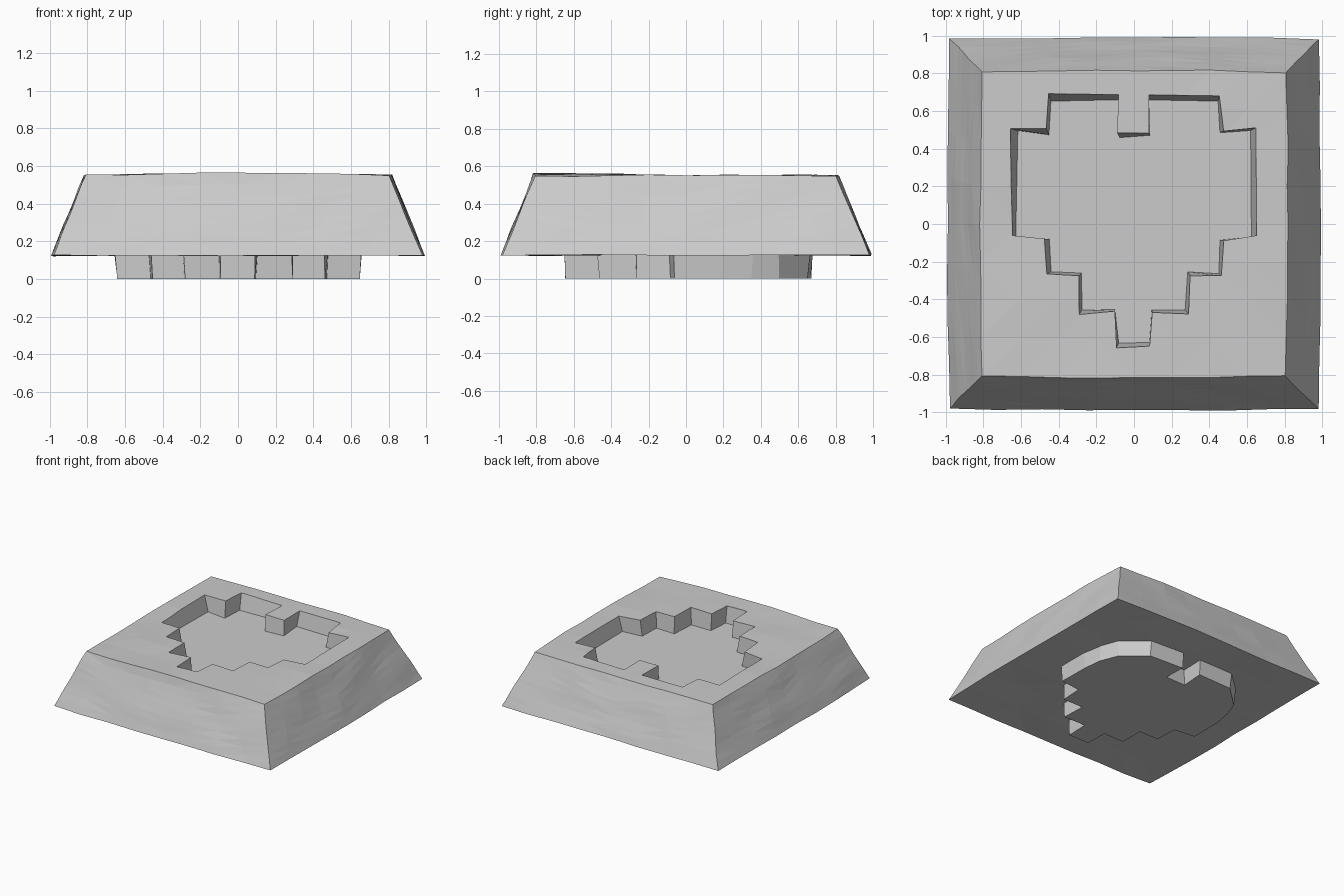
import bpy, bmesh, math, random
from mathutils import Vector, noise

if "Cube" in bpy.data.objects:
    bpy.data.objects.remove(bpy.data.objects["Cube"])

random.seed(4)

# Right half of the stepped heart tip, from the bottom point upwards
TIP = [(0.09, -0.65), (0.10, -0.47), (0.29, -0.475), (0.29, -0.27),
       (0.465, -0.27), (0.475, -0.085), (0.655, -0.065)]
# Stepped lobe for the recess, chamfered lobe for the plug underneath
SQUARE_LOBE = [(0.65, 0.51), (0.47, 0.50), (0.46, 0.685), (0.075, 0.685), (0.085, 0.485)]
ROUND_LOBE = [(0.655, 0.20), (0.63, 0.36), (0.57, 0.50), (0.39, 0.665),
              (0.08, 0.68), (0.085, 0.49)]


def outline(half):
    """Close a right-hand half profile with its mirror image."""
    return half + [(-x, y) for x, y in reversed(half)]


def make_object(name, bm):
    bmesh.ops.recalc_face_normals(bm, faces=bm.faces)
    mesh = bpy.data.meshes.new(name)
    bm.to_mesh(mesh)
    bm.free()
    obj = bpy.data.objects.new(name, mesh)
    bpy.context.collection.objects.link(obj)
    return obj


def prism(name, points, levels, jitter=0.0):
    """Stack scaled copies of an outline; levels are (z, scale)."""
    bm = bmesh.new()
    rings = []
    for z, s in levels:
        rings.append([bm.verts.new((x * s + random.uniform(-jitter, jitter),
                                    y * s + random.uniform(-jitter, jitter), z))
                      for x, y in points])
    n = len(points)
    for a, b in zip(rings, rings[1:]):
        for i in range(n):
            j = (i + 1) % n
            bm.faces.new((a[i], a[j], b[j], b[i]))
    bm.faces.new(rings[0])
    bm.faces.new(rings[-1])
    return make_object(name, bm)


# Tapered stone slab with a slightly uneven, hand-hewn surface
bm = bmesh.new()
bmesh.ops.create_cube(bm, size=2)
bmesh.ops.subdivide_edges(bm, edges=bm.edges[:], cuts=7, use_grid_fill=True)
for v in bm.verts:
    x, y, h = v.co.x, v.co.y, (v.co.z + 1) / 2
    wobble = noise.noise_vector(Vector((x, y, h)) * 2.7 + Vector((3, 1, 7)))
    half = 0.98 + (0.805 - 0.98) * h
    bulge = 0.012
    px = x * (half + bulge * (1 - y * y) * abs(x))
    py = y * (half + bulge * (1 - x * x) * abs(y))
    pz = 0.125 + 0.425 * h
    if h == 1:
        pz += 0.012 * (1 - x * x) * (0.6 - 0.4 * y)
    v.co = Vector((px, py, pz)) + wobble * 0.008
bmesh.ops.triangulate(bm, faces=bm.faces[:])
slab = make_object("stone_slab", bm)

# Heart-shaped recess sunk into the top
cutter = prism("heart_recess_cutter", outline(TIP + SQUARE_LOBE),
               [(0.43, 0.96), (0.555, 1.0), (0.70, 1.0)], 0.008)
cutter.hide_render = True
mod = slab.modifiers.new("heart_recess", 'BOOLEAN')
mod.operation = 'DIFFERENCE'
mod.solver = 'EXACT'
mod.object = cutter
bpy.context.view_layer.objects.active = slab
bpy.ops.object.modifier_apply(modifier=mod.name)
bpy.data.objects.remove(cutter)

# Heart-shaped plug under the slab, standing on the ground
prism("heart_plug", outline(TIP + ROUND_LOBE), [(0.0, 0.985), (0.15, 1.0)], 0.006)
